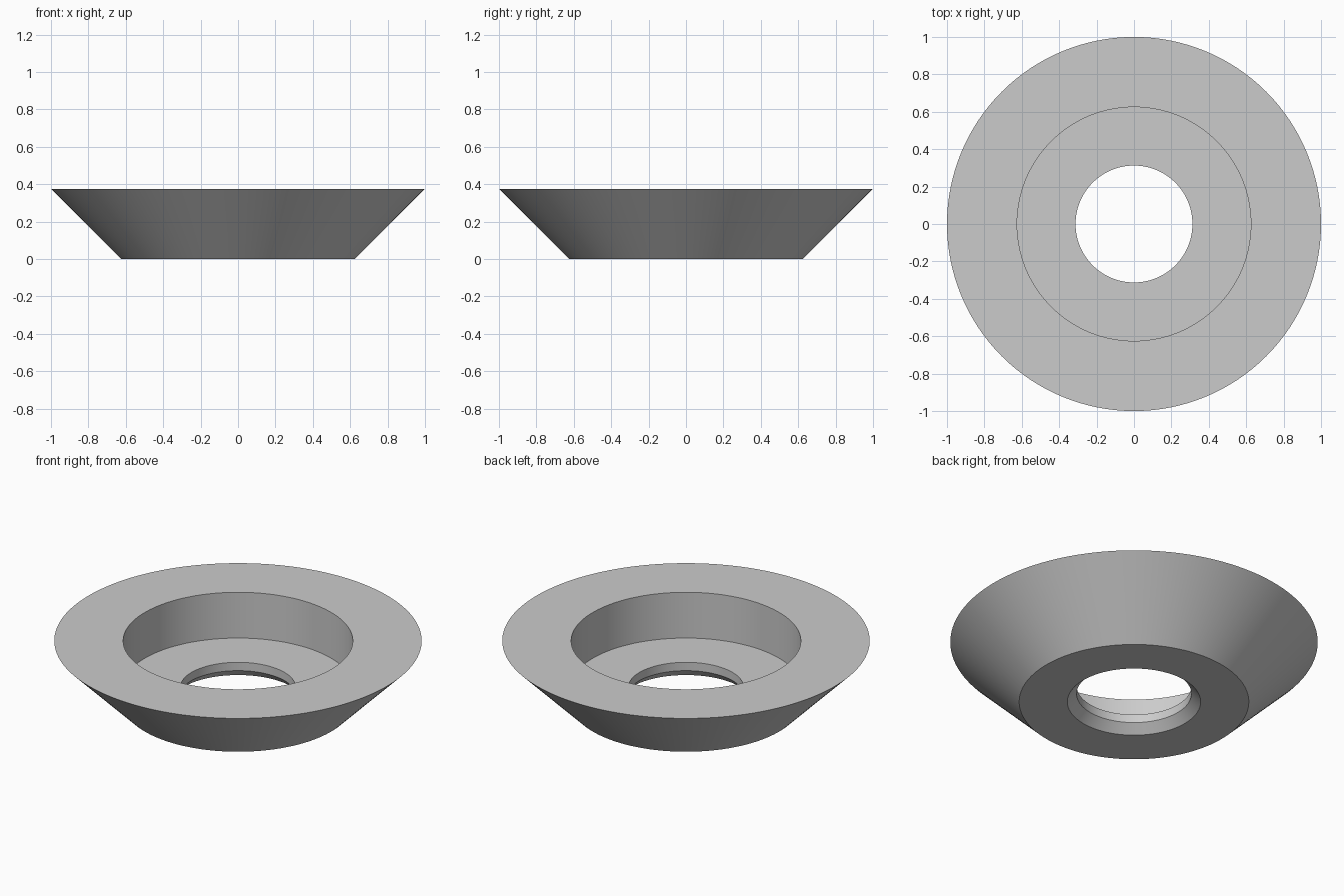
import bpy
import bmesh
import math

cube = bpy.data.objects.get("Cube")
if cube:
    bpy.data.objects.remove(cube, do_unlink=True)

# Plain grey metal
grey = bpy.data.materials.new("grey_metal")
grey.use_nodes = True
color = (0.6, 0.6, 0.6, 1.0)
grey.diffuse_color = color
grey.node_tree.nodes["Principled BSDF"].inputs["Base Color"].default_value = color


def lathe(name, profile, segments, material):
    """Turn a closed (radius, height) profile about the z axis."""
    bm = bmesh.new()
    rings = []
    for r, z in profile:
        angles = [2 * math.pi * i / segments for i in range(segments)]
        rings.append([bm.verts.new((r * math.cos(a), r * math.sin(a), z)) for a in angles])
    for low, high in zip(rings, rings[1:] + rings[:1]):
        for i in range(segments):
            j = (i + 1) % segments
            bm.faces.new((low[i], low[j], high[j], high[i]))
    bmesh.ops.recalc_face_normals(bm, faces=bm.faces)
    mesh = bpy.data.meshes.new(name)
    bm.to_mesh(mesh)
    bm.free()
    mesh.materials.append(material)
    obj = bpy.data.objects.new(name, mesh)
    bpy.context.collection.objects.link(obj)
    return obj


# Conical washer: flared outside, wide counterbore, chamfered through hole
profile = [
    (0.363, 0.0),     # bottom face, chamfer edge
    (0.625, 0.0),     # bottom face, outer edge
    (1.0, 0.375),     # flared rim
    (0.625, 0.375),   # counterbore mouth
    (0.625, 0.10),    # counterbore floor
    (0.3125, 0.10),   # hole, top edge
    (0.3125, 0.05),   # hole, start of chamfer
]
washer = lathe("conical_washer", profile, 128, grey)

# Smooth round walls, sharp rims
bpy.ops.object.select_all(action='DESELECT')
washer.select_set(True)
bpy.context.view_layer.objects.active = washer
bpy.ops.object.shade_smooth_by_angle(angle=math.radians(30))
